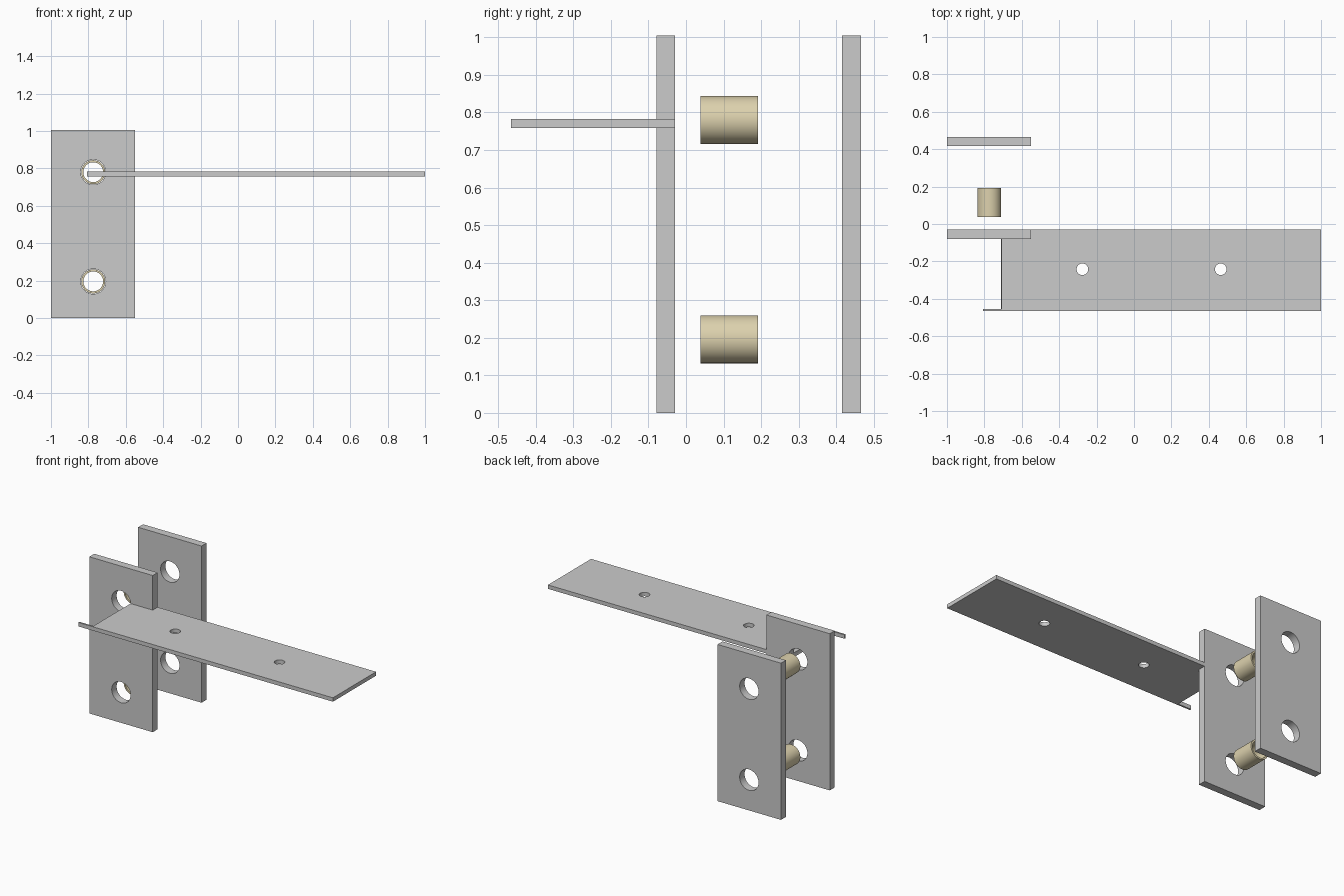
import bpy
from math import pi

if "Cube" in bpy.data.objects:
    bpy.data.objects.remove(bpy.data.objects["Cube"])

HOLE_X, HOLE_Z, HOLE_R = -0.774, (0.196, 0.78), 0.067


def box(name, x, y, z):
    bpy.ops.mesh.primitive_cube_add(size=1, location=(sum(x) / 2, sum(y) / 2, sum(z) / 2))
    ob = bpy.context.object
    ob.name = name
    ob.scale = (x[1] - x[0], y[1] - y[0], z[1] - z[0])
    bpy.ops.object.transform_apply(location=True, rotation=True, scale=True)
    return ob


def rod(name, r, x, z, y):
    """Cylinder along y."""
    bpy.ops.mesh.primitive_cylinder_add(vertices=64, radius=r, depth=y[1] - y[0],
                                        location=(x, sum(y) / 2, z), rotation=(pi / 2, 0, 0))
    ob = bpy.context.object
    ob.name = name
    bpy.ops.object.transform_apply(location=True, rotation=True, scale=True)
    return ob


def boolean(ob, other, op='DIFFERENCE'):
    """Apply a boolean and remove the helper."""
    m = ob.modifiers.new("bool", 'BOOLEAN')
    m.operation, m.object, m.solver = op, other, 'EXACT'
    bpy.context.view_layer.objects.active = ob
    bpy.ops.object.modifier_apply(modifier=m.name)
    bpy.data.objects.remove(other)


def smooth(ob):
    bpy.ops.object.select_all(action='DESELECT')
    ob.select_set(True)
    bpy.context.view_layer.objects.active = ob
    bpy.ops.object.shade_smooth_by_angle(angle=0.5)


# Front plate joined to the shelf, and loose back plate
front = box("front_plate_with_shelf", (-1, -0.55), (-0.079, -0.029), (0, 1.005))
back = box("back_plate", (-1, -0.55), (0.416, 0.466), (0, 1.005))
shelf = box("shelf", (-0.807, 1), (-0.466, -0.029), (0.758, 0.783))

# Mounting holes in the shelf
for x in (-0.276, 0.464):
    bpy.ops.mesh.primitive_cylinder_add(vertices=48, radius=0.031, depth=0.2,
                                        location=(x, -0.242, 0.77))
    boolean(shelf, bpy.context.object)
boolean(front, shelf, 'UNION')

# Through holes; the upper one also clears the shelf's inner end
for z in HOLE_Z:
    boolean(front, rod("cutter", HOLE_R, HOLE_X, z, (-0.455, 0.1)))
    boolean(back, rod("cutter", HOLE_R, HOLE_X, z, (0.3, 0.6)))

# Spacer bushings between the plates
tan = bpy.data.materials.new("bushing_tan")
tan.diffuse_color = (0.72, 0.64, 0.42, 1)
tan.use_nodes = True
tan.node_tree.nodes["Principled BSDF"].inputs["Base Color"].default_value = tan.diffuse_color
for label, z in zip(("lower", "upper"), HOLE_Z):
    bush = rod(label + "_bushing", 0.064, HOLE_X, z, (0.038, 0.192))
    boolean(bush, rod("cutter", 0.053, HOLE_X, z, (-0.1, 0.3)))
    bush.data.materials.clear()
    bush.data.materials.append(tan)
    smooth(bush)

smooth(front)
smooth(back)
